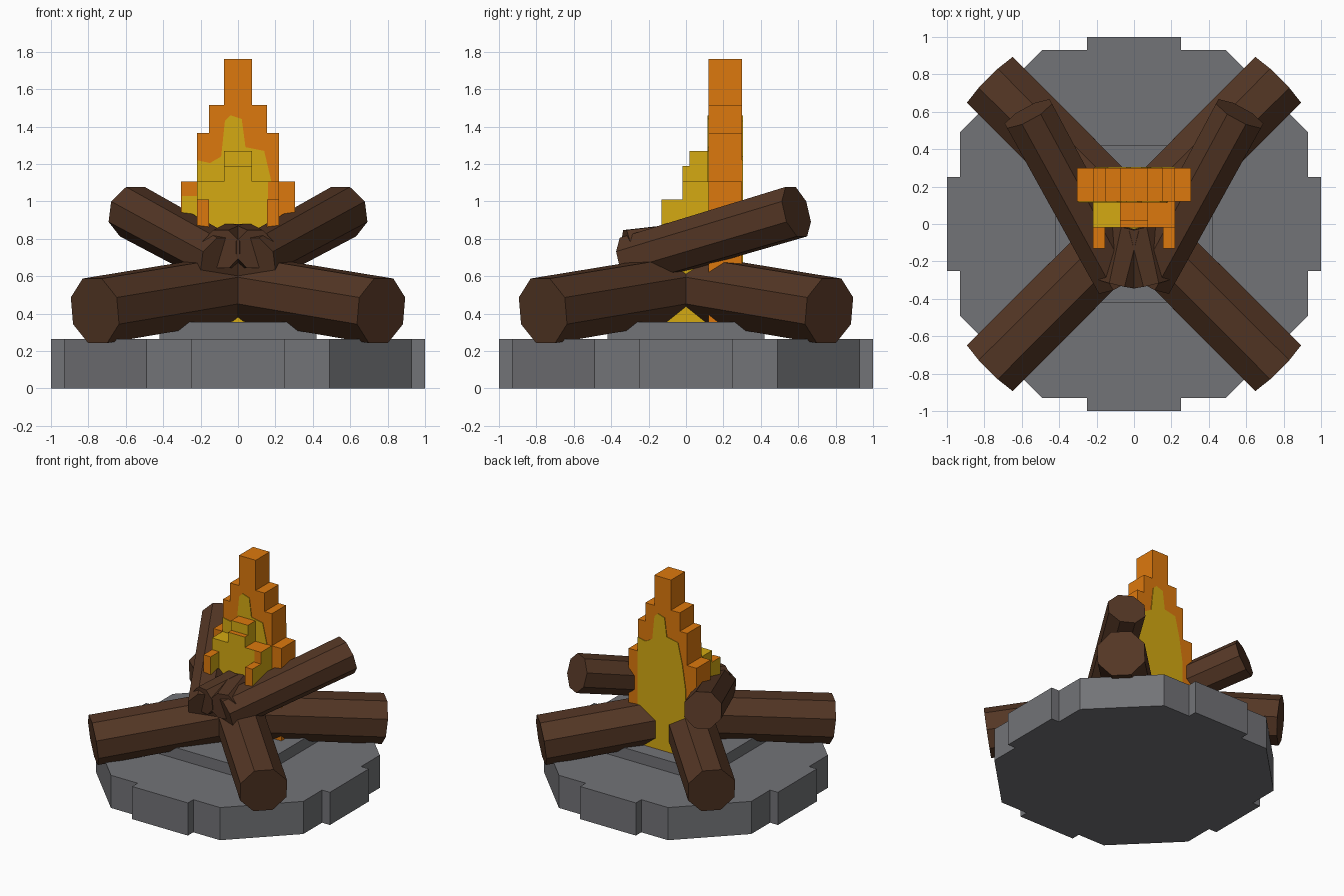
import bpy, bmesh, math
from mathutils import Vector, Matrix

old = bpy.data.objects.get("Cube")
if old:
    bpy.data.objects.remove(old, do_unlink=True)


def material(name, rgb):
    m = bpy.data.materials.new(name)
    m.use_nodes = True
    m.diffuse_color = (*rgb, 1)
    bsdf = next(n for n in m.node_tree.nodes if n.type == 'BSDF_PRINCIPLED')
    bsdf.inputs["Base Color"].default_value = (*rgb, 1)
    bsdf.inputs["Roughness"].default_value = 0.9
    return m


stone = material("grey stone", (0.17, 0.172, 0.185))
wood = material("brown wood", (0.088, 0.037, 0.018))
orange = material("orange flame", (0.72, 0.19, 0.004))
yellow = material("yellow flame", (0.66, 0.40, 0.006))


def finish(name, bm, *mats):
    bmesh.ops.recalc_face_normals(bm, faces=bm.faces)
    mesh = bpy.data.meshes.new(name)
    bm.to_mesh(mesh)
    bm.free()
    for m in mats:
        mesh.materials.append(m)
    ob = bpy.data.objects.new(name, mesh)
    bpy.context.collection.objects.link(ob)
    return ob


def prism(name, points, direction, mat):
    """Extrude a closed outline along a direction."""
    bm = bmesh.new()
    face = bm.faces.new([bm.verts.new(p) for p in points])
    ext = bmesh.ops.extrude_face_region(bm, geom=[face])
    moved = [g for g in ext["geom"] if isinstance(g, bmesh.types.BMVert)]
    bmesh.ops.translate(bm, verts=moved, vec=direction)
    return finish(name, bm, mat)


def box(name, x, y, z, side, top=None, front=None):
    """Box from ranges, with optional top and front colours."""
    bm = bmesh.new()
    bmesh.ops.create_cube(bm, size=1)
    for v in bm.verts:
        v.co = [r[0] if c < 0 else r[1] for c, r in zip(v.co, (x, y, z))]
    bm.normal_update()
    for f in bm.faces:
        if f.normal.z > 0.5:
            f.material_index = 1
        elif f.normal.y < -0.5:
            f.material_index = 2
    return finish(name, bm, side, top or side, front or side)


def log(name, start, end, r_start, r_end):
    """Eight-sided log between two points."""
    a, b = Vector(start), Vector(end)
    d = b - a
    bm = bmesh.new()
    bmesh.ops.create_cone(bm, cap_ends=True, segments=8, radius1=r_start,
                          radius2=r_end, depth=d.length)
    turn = d.to_track_quat('Z', 'Y').to_matrix().to_4x4()
    bmesh.ops.transform(bm, verts=bm.verts, matrix=Matrix.Translation((a + b) / 2)
                        @ turn @ Matrix.Rotation(math.pi / 8, 4, 'Z'))
    return finish(name, bm, wood)


# Stone base: one quarter of the notched outline, turned four times
quarter = [(1, -0.25), (1, 0.25), (0.93, 0.25), (0.93, 0.49), (0.49, 0.93), (0.25, 0.93)]
outline = []
for k in range(4):
    turn = Matrix.Rotation(k * math.pi / 2, 3, 'Z')
    outline += [turn @ Vector((x, y, 0)) for x, y in quarter]
prism("stone_base", outline, (0, 0, 0.265), stone)
box("stone_hearth", (-0.42, 0.42), (-0.42, 0.42), (0.26, 0.355), stone)

# Logs
for sx, side in ((-1, "right"), (1, "left")):
    for sy, place in ((-1, "front"), (1, "back")):
        log(f"lower_log_{place}_{side}", (sx * 0.05, sy * 0.05, 0.535),
            (sx * 0.765, sy * 0.765, 0.415), 0.185, 0.188)
    log(f"upper_log_{side}", (sx * 0.08, -0.30, 0.68), (sx * 0.565, 0.59, 0.945), 0.14, 0.148)
    log(f"log_stub_{side}", (sx * 0.02, -0.02, 0.765), (sx * 0.09, -0.32, 0.745), 0.125, 0.11)

# Back flame tiers, each narrower and taller
for i, (w, h) in enumerate(((0.305, 1.105), (0.22, 1.365), (0.155, 1.515), (0.075, 1.76))):
    low = 0.34 if i == 0 else 1.0
    box(f"flame_back_tier_{i + 1}", (-w, w), (0.12, 0.30), (low, h), orange)

# Front flame blocks
base = 0.34
box("flame_middle_right", (-0.22, 0), (-0.02, 0.12), (base, 1.105), yellow)
box("flame_middle_left", (0, 0.16), (-0.02, 0.12), (base, 1.105), yellow, orange)
box("flame_middle_edge", (0.16, 0.22), (-0.02, 0.12), (base, 1.105), yellow, orange, orange)
box("flame_core_low", (-0.075, 0.075), (-0.02, 0.12), (1.0, 1.19), yellow, orange)
box("flame_core_high", (-0.075, 0.075), (0.02, 0.12), (1.0, 1.27), yellow, orange)
box("flame_front_low", (-0.155, 0.155), (-0.13, -0.02), (base, 0.8), yellow)
for sx, side in ((-1, "right"), (1, "left")):
    x = sorted((sx * 0.155, sx * 0.22))
    box(f"flame_front_{side}", x, (-0.13, -0.02), (base, 1.01), yellow, orange, orange)

# Yellow hearts on the front and back of the tall flame
heart = [(-0.22, 0.36), (-0.22, 1.22), (-0.15, 1.205), (-0.09, 1.24), (-0.07, 1.43),
         (-0.04, 1.46), (0.02, 1.44), (0.04, 1.29), (0.14, 1.27), (0.18, 1.1), (0.21, 0.9),
         (0.21, 0.36)]
prism("flame_heart_front", [(x, 0.12, z) for x, z in heart], (0, -0.005, 0), yellow)
prism("flame_heart_back", [(-x, 0.30, z) for x, z in heart], (0, 0.005, 0), yellow)
box("flame_heart_edge", (-0.30, -0.22), (0.115, 0.121), (0.36, 1.03), yellow)
